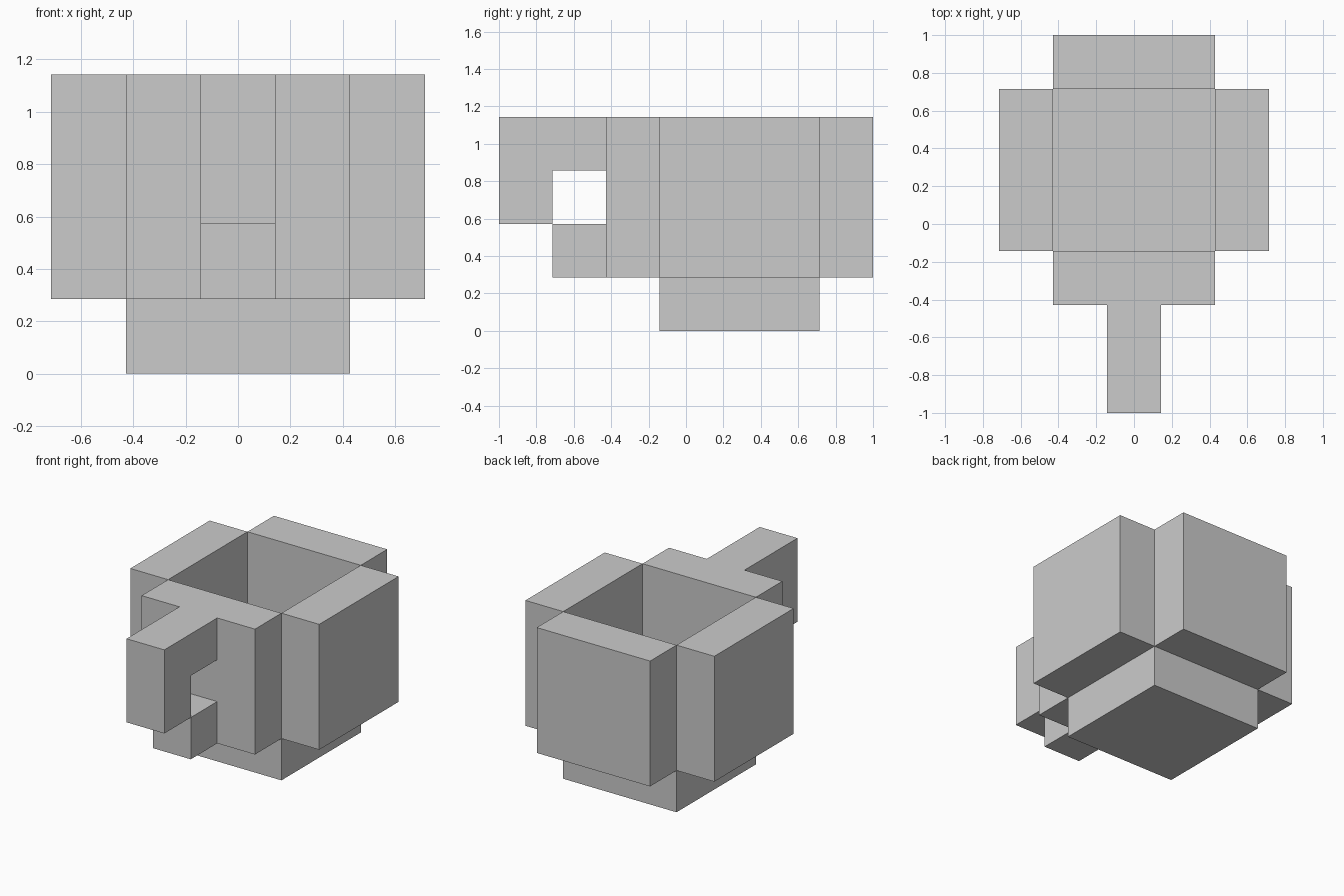
import bpy
import bmesh
import math
from mathutils import Vector

cube = bpy.data.objects.get("Cube")
if cube:
    bpy.data.objects.remove(cube, do_unlink=True)

U = 2 / 7  # block unit: the mug is seven blocks long

grey = bpy.data.materials.new("plain grey")
grey.use_nodes = True
colour = (0.6, 0.6, 0.6, 1)
grey.diffuse_color = colour
grey.node_tree.nodes["Principled BSDF"].inputs["Base Color"].default_value = colour


def box(low, high):
    """Return a bmesh box between two corners, in block units."""
    bm = bmesh.new()
    bmesh.ops.create_cube(bm, size=1)
    low, high = Vector(low), Vector(high)
    bmesh.ops.scale(bm, vec=high - low, verts=bm.verts)
    bmesh.ops.translate(bm, vec=(low + high) / 2, verts=bm.verts)
    return bm


def finish(name, bm):
    """Scale to model size and add as an object."""
    bmesh.ops.scale(bm, vec=(U, U, U), verts=bm.verts)
    bmesh.ops.recalc_face_normals(bm, faces=bm.faces)
    mesh = bpy.data.meshes.new(name)
    bm.to_mesh(mesh)
    bm.free()
    mesh.materials.append(grey)
    bpy.context.collection.objects.link(bpy.data.objects.new(name, mesh))


def slice_mesh(bm, point, normal):
    geom = bm.verts[:] + bm.edges[:] + bm.faces[:]
    bmesh.ops.bisect_plane(bm, geom=geom, plane_co=point, plane_no=normal)


def extrude_at(bm, centre, offset):
    """Extrude the face centred at a point by an offset."""
    face = min(bm.faces, key=lambda f: (f.calc_center_median() - Vector(centre)).length)
    new = bmesh.ops.extrude_discrete_faces(bm, faces=[face])["faces"][0]
    bmesh.ops.translate(bm, vec=offset, verts=new.verts)


# Base and the three plain walls
finish("base", box((-1.5, -0.5, 0), (1.5, 2.5, 1)))
finish("back_wall", box((-1.5, 2.5, 1), (1.5, 3.5, 4)))
for name, x in (("left_wall", 2), ("right_wall", -2)):
    finish(name, box((x - 0.5, -0.5, 1), (x + 0.5, 2.5, 4)))

# Front wall, with the open handle extruded out of it
wall = box((-1.5, -1.5, 1), (1.5, -0.5, 4))
for x in (-0.5, 0.5):
    slice_mesh(wall, (x, 0, 0), (1, 0, 0))
for z in (2, 3):
    slice_mesh(wall, (0, 0, z), (0, 0, 1))
extrude_at(wall, (0, -1.5, 1.5), (0, -1, 0))   # lower stub
extrude_at(wall, (0, -1.5, 3.5), (0, -1, 0))   # top arm
extrude_at(wall, (0, -2.5, 3.5), (0, -1, 0))
extrude_at(wall, (0, -3, 3), (0, 0, -1))       # hanging grip
bmesh.ops.dissolve_limit(wall, angle_limit=math.radians(1),
                         verts=wall.verts, edges=wall.edges)
finish("front_wall_and_handle", wall)
